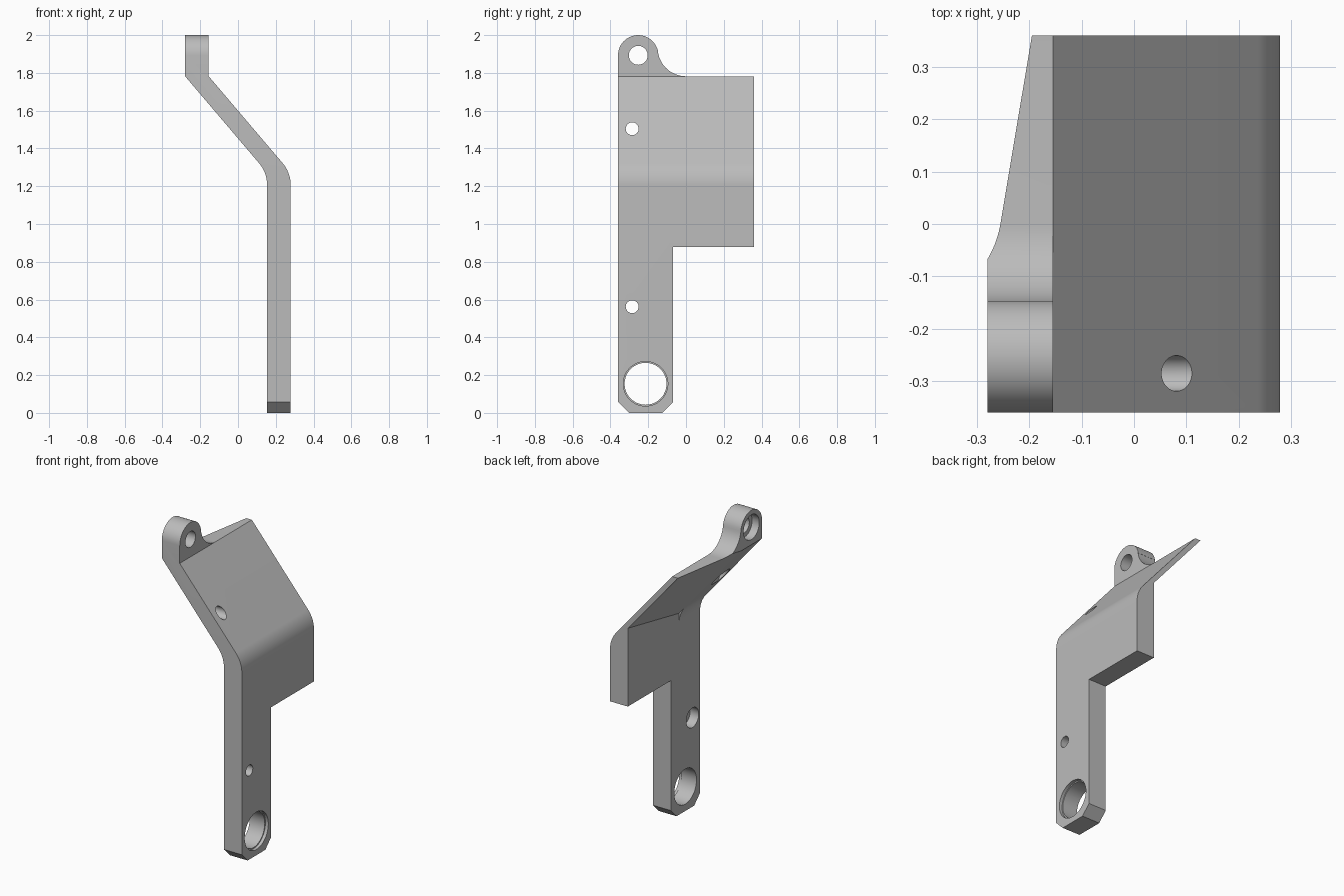
import bpy, bmesh, math
from mathutils import Vector

cube = bpy.data.objects.get("Cube")
if cube:
    bpy.data.objects.remove(cube, do_unlink=True)

steel = bpy.data.materials.new("plain grey")
steel.use_nodes = True
GREY = (0.5, 0.5, 0.5, 1)
steel.diffuse_color = GREY
steel.node_tree.nodes["Principled BSDF"].inputs["Base Color"].default_value = GREY


def make_object(name, bm):
    bmesh.ops.recalc_face_normals(bm, faces=bm.faces)
    mesh = bpy.data.meshes.new(name)
    bm.to_mesh(mesh)
    bm.free()
    mesh.materials.append(steel)
    obj = bpy.data.objects.new(name, mesh)
    bpy.context.collection.objects.link(obj)
    return obj


def prism(name, points, place, lo, hi):
    """Extrude a 2D outline; place(u, v, w) gives the 3D position."""
    bm = bmesh.new()
    low = [bm.verts.new(place(u, v, lo)) for u, v in points]
    high = [bm.verts.new(place(u, v, hi)) for u, v in points]
    bm.faces.new(low)
    bm.faces.new(high)
    n = len(points)
    for i in range(n):
        j = (i + 1) % n
        bm.faces.new((low[i], low[j], high[j], high[i]))
    return make_object(name, bm)


def along_x(u, v, w):
    return (w, u, v)


def along_y(u, v, w):
    return (u, w, v)


def arc(cu, cv, r, start, end, n=16):
    return [(cu + r * math.cos(start + (end - start) * i / n),
             cv + r * math.sin(start + (end - start) * i / n)) for i in range(n + 1)]


def combine(target, tool, operation):
    mod = target.modifiers.new("cut", 'BOOLEAN')
    mod.operation = operation
    mod.solver = 'EXACT'
    mod.object = tool
    bpy.context.view_layer.objects.active = target
    bpy.ops.object.modifier_apply(modifier=mod.name)
    bpy.data.objects.remove(tool, do_unlink=True)


def bore(y, z, r, lo, hi):
    circle = arc(y, z, r, 0, math.tau, 48)[:-1]
    combine(bracket, prism("bore_cutter", circle, along_x, lo, hi), 'DIFFERENCE')


# Bent sheet profile, seen along y
XL, THICK, BEND_Z, TOP_Z, SLOPE = -0.28, 0.125, 1.272, 1.782, 1.175
X_IN = XL + (TOP_Z - BEND_Z) / SLOPE
X_OUT = X_IN + THICK
turn = math.atan(1 / SLOPE)
R_BEND = 0.18
z_arc = BEND_Z - R_BEND * math.tan(turn / 2)
inner = arc(X_IN - R_BEND, z_arc, R_BEND, 0, turn)
outer = arc(X_OUT - R_BEND, z_arc, R_BEND, turn, 0)
profile = ([(X_OUT, 0), (X_IN, 0)] + inner
           + [(XL, TOP_Z), (XL, 2.1), (XL + THICK, 2.1), (XL + THICK, TOP_Z)] + outer)
bracket = prism("bent_bracket", profile, along_y, -0.5, 0.5)

# Side outline: chamfered leg, wide plate, rounded lug with fillet
LUG_Y, LUG_Z, LUG_R, FIL_R = -0.253, 1.893, 0.107, 0.15
fil_z = TOP_Z + FIL_R
a = math.atan2(fil_z - LUG_Z, -LUG_Y)
outline = ([(-0.36, 0.058), (-0.302, 0), (-0.126, 0), (-0.068, 0.058),
            (-0.068, 0.878), (0.36, 0.878), (0.36, TOP_Z)]
           + arc(0, fil_z, FIL_R, -math.pi / 2, a - math.pi)
           + arc(LUG_Y, LUG_Z, LUG_R, a, math.pi, 24))
combine(bracket, prism("outline_cutter", outline, along_x, -0.6, 0.6), 'INTERSECT')

# Wedge under the sloped plate, thinning it toward the back
bm = bmesh.new()
for y in (-0.15, 0.42):
    shift = 0.167 * (y + 0.15)
    right = X_IN - 0.0005
    for x, z in ((XL + shift - (2.05 - TOP_Z) / SLOPE, 2.05),
                 (right, TOP_Z - (right - XL - shift) * SLOPE),
                 (right, 0.9), (-0.7, 0.9), (-0.7, 2.05)):
        bm.verts.new(Vector((x, y, z)))
bmesh.ops.convex_hull(bm, input=bm.verts)
bmesh.ops.dissolve_limit(bm, angle_limit=0.01, verts=bm.verts, edges=bm.edges)
combine(bracket, make_object("taper_cutter", bm), 'DIFFERENCE')

# Lug hole and two screw holes, each counterbored from the rear
bore(LUG_Y, LUG_Z, 0.05, -0.5, 0.5)
bore(LUG_Y, LUG_Z, 0.078, -0.5, XL + 0.05)
bore(-0.285, 1.504, 0.034, -0.5, 0.5)
bore(-0.285, 1.504, 0.058, -0.5, 0.0)
bore(-0.285, 0.562, 0.034, -0.1, 0.5)
bore(-0.285, 0.562, 0.062, -0.1, X_IN + 0.06)

# Large bearing hole with a shallow step on the outer face
bore(-0.214, 0.154, 0.111, -0.1, 0.5)
bore(-0.214, 0.154, 0.118, X_OUT - 0.02, 0.5)

# Smooth curved walls, crisp edges
bpy.ops.object.select_all(action='DESELECT')
bracket.select_set(True)
bpy.context.view_layer.objects.active = bracket
bpy.ops.object.shade_smooth_by_angle(angle=math.radians(25))
